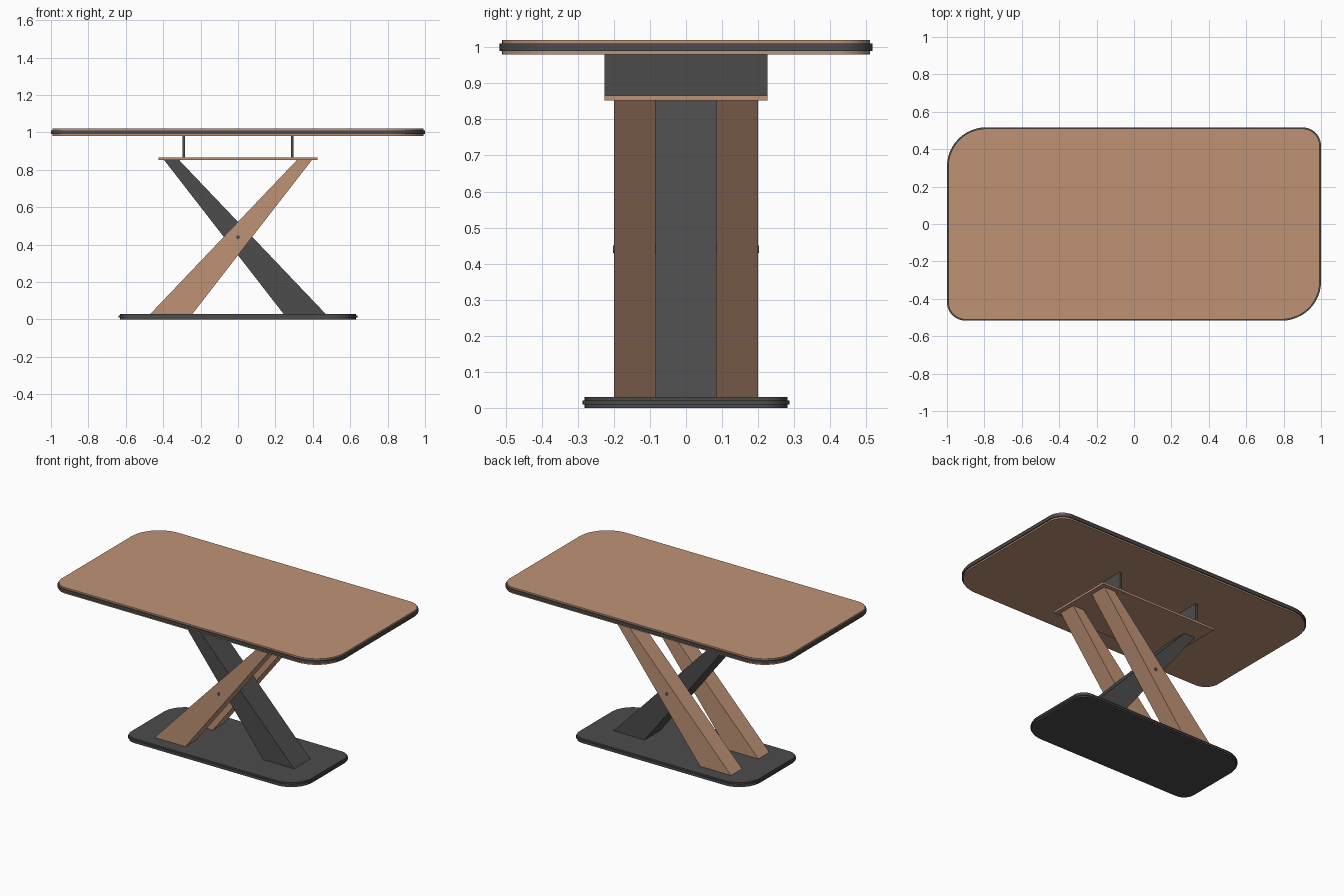
import bpy, math

if "Cube" in bpy.data.objects:
    bpy.data.objects.remove(bpy.data.objects["Cube"])


def material(name, rgb):
    m = bpy.data.materials.new(name)
    m.diffuse_color = (*rgb, 1)
    m.use_nodes = True
    m.node_tree.nodes["Principled BSDF"].inputs["Base Color"].default_value = m.diffuse_color
    return m


WOOD = material("warm wood", (0.52, 0.29, 0.18))
DARK = material("charcoal", (0.072, 0.072, 0.072))


def prism(name, pts, axis, lo, hi, mat):
    """Extrude a 2D outline along z (xy outline) or y (xz outline)."""
    def place(p, t):
        return (p[0], p[1], t) if axis == 'z' else (p[0], -t, p[1])
    n = len(pts)
    verts = [place(p, lo) for p in pts] + [place(p, hi) for p in pts]
    faces = [tuple(reversed(range(n))), tuple(range(n, 2 * n))]
    faces += [(i, (i + 1) % n, n + (i + 1) % n, n + i) for i in range(n)]
    me = bpy.data.meshes.new(name)
    me.from_pydata(verts, [], faces)
    me.materials.append(mat)
    ob = bpy.data.objects.new(name, me)
    bpy.context.collection.objects.link(ob)
    return ob


def rounded(hx, hy, big, small, inset=0.0, seg=12):
    """Rectangle with large radii on one diagonal and small on the other."""
    hx, hy, big, small = hx - inset, hy - inset, big - inset, small - inset
    pts = []
    for sx, sy, r, a0 in ((1, 1, small, 0), (-1, 1, big, 90),
                          (-1, -1, small, 180), (1, -1, big, 270)):
        for i in range(seg + 1):
            a = math.radians(a0 + 90 * i / seg)
            pts.append((sx * (hx - r) + r * math.cos(a),
                        sy * (hy - r) + r * math.sin(a)))
    return pts


def box(name, x0, x1, hy, z0, z1, mat):
    return prism(name, [(x0, z0), (x1, z0), (x1, z1), (x0, z1)], 'y', -hy, hy, mat)


# Table top: wood faces with a slightly proud dark band
top_in = rounded(1.0, 0.517, 0.21, 0.1, 0.007)
prism("top_upper_panel", top_in, 'z', 1.01, 1.02, WOOD)
prism("top_edge_band", rounded(1.0, 0.517, 0.21, 0.1), 'z', 0.99, 1.01, DARK)
prism("top_lower_panel", top_in, 'z', 0.98, 0.99, WOOD)

# Base plate with the same stepped edge
base_in = rounded(0.638, 0.287, 0.16, 0.08, 0.006)
prism("base_upper", base_in, 'z', 0.021, 0.03, DARK)
prism("base_edge_band", rounded(0.638, 0.287, 0.16, 0.08), 'z', 0.009, 0.021, DARK)
prism("base_lower", base_in, 'z', 0.0, 0.009, DARK)

# Support plate and two upright brackets below the top
box("support_plate", -0.424, 0.424, 0.226, 0.852, 0.866, WOOD)
for side, x in (("left", -0.29), ("right", 0.29)):
    box(side + "_bracket", x - 0.006, x + 0.006, 0.226, 0.866, 0.98, DARK)

# Crossed tapered legs: outer wood pair, central dark one
leg = [(-0.468, 0.03), (-0.243, 0.03), (0.395, 0.852), (0.315, 0.852)]
prism("front_wood_leg", leg, 'y', 0.085, 0.2, WOOD)
prism("back_wood_leg", leg, 'y', -0.2, -0.085, WOOD)
prism("center_dark_leg", [(-x, z) for x, z in reversed(leg)], 'y', -0.085, 0.085, DARK)

# Pivot pin through the crossing
pin = [(0.01 * math.cos(i * math.pi / 8), 0.44 + 0.01 * math.sin(i * math.pi / 8))
       for i in range(16)]
prism("pivot_pin", pin, 'y', -0.203, 0.203, DARK)
